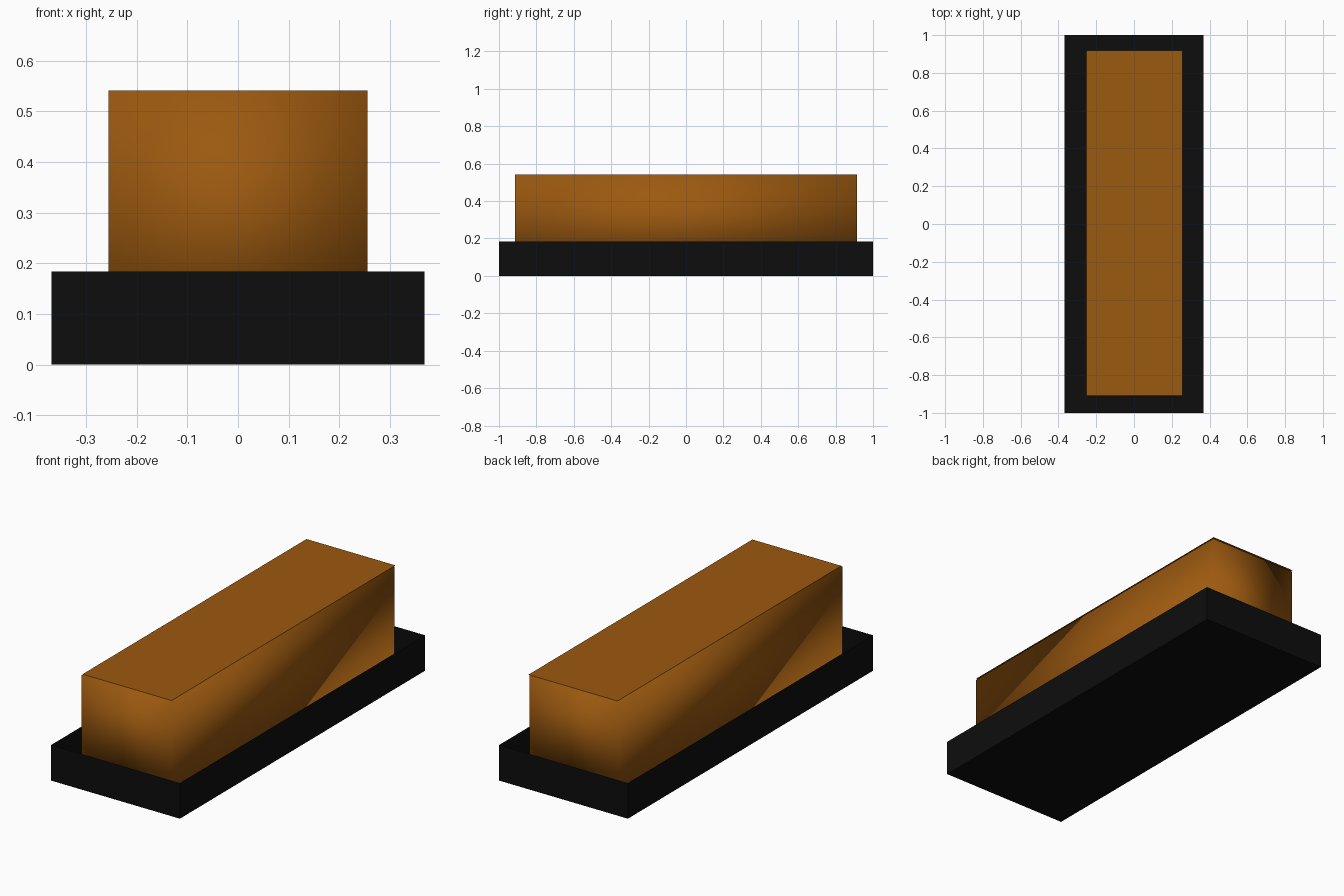
import bpy, bmesh

if "Cube" in bpy.data.objects:
    bpy.data.objects.remove(bpy.data.objects["Cube"])


def material(name, rgb):
    m = bpy.data.materials.new(name)
    m.diffuse_color = (*rgb, 1)
    m.use_nodes = True
    m.node_tree.nodes["Principled BSDF"].inputs["Base Color"].default_value = m.diffuse_color
    return m


def box(name, lo, hi, mat, open_top=False, smooth=False):
    bm = bmesh.new()
    bmesh.ops.create_cube(bm, size=1)
    for v in bm.verts:
        v.co = [(a + b) / 2 + c * (b - a) for a, b, c in zip(lo, hi, v.co)]
    bm.normal_update()
    if open_top:
        top = [f for f in bm.faces if f.normal.z > 0.9]
        bmesh.ops.delete(bm, geom=top, context='FACES_ONLY')
    for f in bm.faces:
        f.smooth = smooth
    me = bpy.data.meshes.new(name)
    bm.to_mesh(me)
    bm.free()
    me.materials.append(mat)
    ob = bpy.data.objects.new(name, me)
    bpy.context.collection.objects.link(ob)
    return ob


black = material("black", (0.004, 0.004, 0.004))
amber = material("amber", (0.33, 0.10, 0.005))

# Thin-walled open tray
box("tray", (-0.368, -1, 0), (0.368, 1, 0.184), black, open_top=True)

# Softly shaded block standing inside the tray
box("block", (-0.255, -0.914, 0.06), (0.255, 0.914, 0.541), amber, smooth=True)

# Flat top sheet, slightly offset over the block
bpy.ops.mesh.primitive_plane_add(size=1, location=(0.0025, 0.005, 0.546))
sheet = bpy.context.object
sheet.name = "top_sheet"
sheet.scale = (0.509, 1.828, 1)
sheet.data.materials.append(amber)
